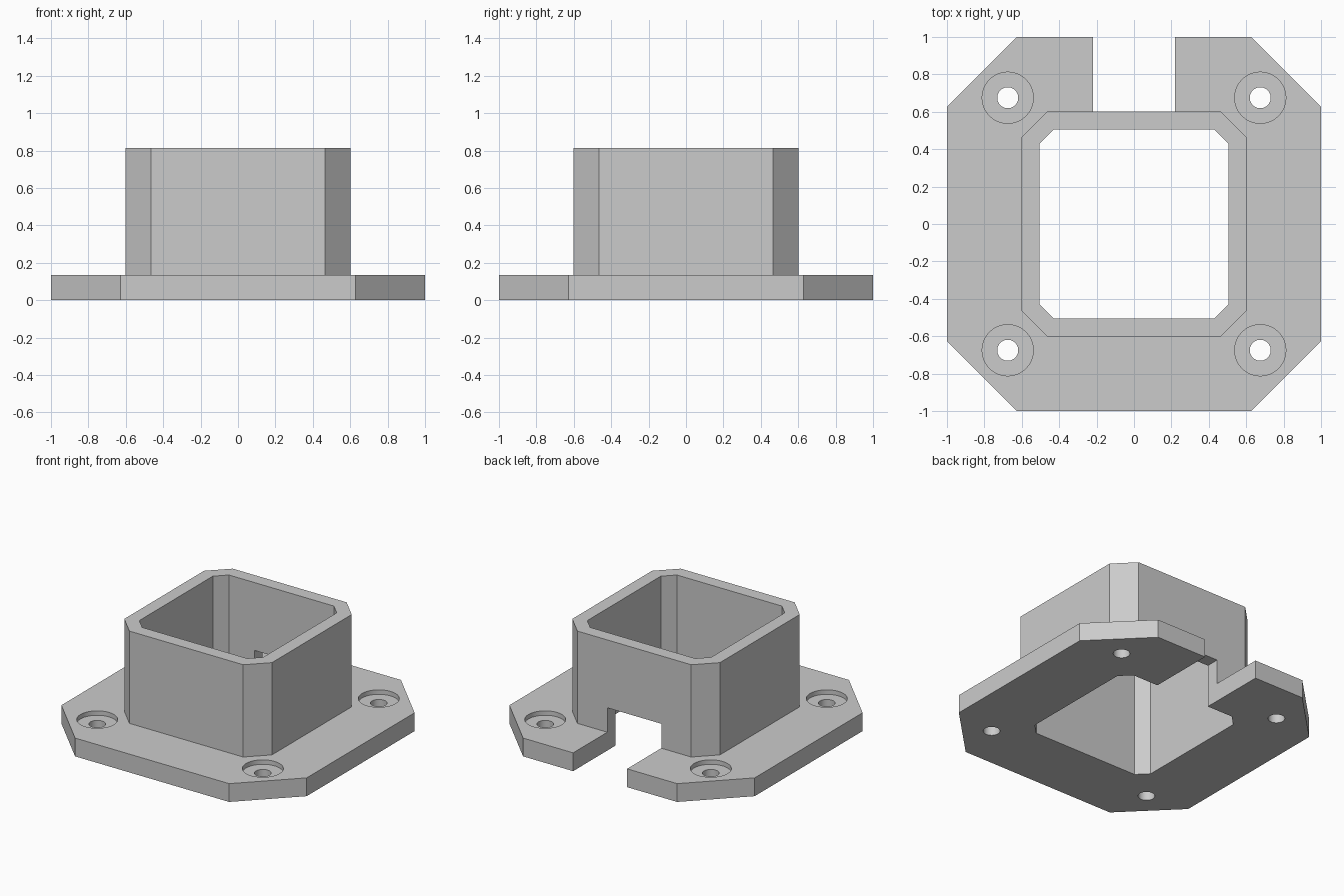
import bpy
import bmesh
import math

old = bpy.data.objects.get("Cube")
if old:
    bpy.data.objects.remove(old, do_unlink=True)

FLANGE_TOP, TUBE_TOP = 0.135, 0.815
SLOT_HALF, SLOT_TOP = 0.22, 0.315
HOLE_POS = 0.675

grey = bpy.data.materials.new("plain grey")
grey.use_nodes = True
colour = (0.6, 0.6, 0.6, 1)
grey.diffuse_color = colour
grey.node_tree.nodes["Principled BSDF"].inputs["Base Color"].default_value = colour


def prism(name, points, z0, z1):
    """Upright solid with the given outline."""
    bm = bmesh.new()
    face = bm.faces.new([bm.verts.new((x, y, z0)) for x, y in points])
    top = bmesh.ops.extrude_face_region(bm, geom=[face])["geom"]
    verts = [v for v in top if isinstance(v, bmesh.types.BMVert)]
    bmesh.ops.translate(bm, verts=verts, vec=(0, 0, z1 - z0))
    bmesh.ops.recalc_face_normals(bm, faces=bm.faces)
    mesh = bpy.data.meshes.new(name)
    bm.to_mesh(mesh)
    bm.free()
    mesh.materials.append(grey)
    obj = bpy.data.objects.new(name, mesh)
    bpy.context.collection.objects.link(obj)
    return obj


def chamfered_square(half, flat):
    """Square outline with cut corners; flat is half a straight side."""
    quarter = [(half, -flat), (half, flat)]
    points = []
    for _ in range(4):
        points += quarter
        quarter = [(-y, x) for x, y in quarter]
    return points


def circle(cx, cy, radius, count=48):
    angles = [math.tau * i / count for i in range(count)]
    return [(cx + radius * math.cos(a), cy + radius * math.sin(a)) for a in angles]


def combine(target, tool, operation):
    """Apply one boolean, then discard its tool."""
    tool.hide_render = True
    mod = target.modifiers.new("combine", "BOOLEAN")
    mod.operation, mod.object, mod.solver = operation, tool, "EXACT"
    bpy.ops.object.select_all(action="DESELECT")
    bpy.context.view_layer.objects.active = target
    target.select_set(True)
    bpy.ops.object.modifier_apply(modifier=mod.name)
    bpy.data.objects.remove(tool, do_unlink=True)


# Flange plate joined with the upright square socket
body = prism("flanged_socket", chamfered_square(1, 0.628), 0, FLANGE_TOP)
socket = prism("socket_wall", chamfered_square(0.602, 0.464), 0.06, TUBE_TOP)
combine(body, socket, "UNION")

# Open bore through the socket and flange
bore = prism("bore_cutter", chamfered_square(0.505, 0.428), -0.1, 1)
combine(body, bore, "DIFFERENCE")

# Slot at the back, through the flange and the foot of the wall
s = SLOT_HALF
slot = prism("slot_cutter", [(-s, 0.4), (s, 0.4), (s, 1.2), (-s, 1.2)], -0.1, SLOT_TOP)
combine(body, slot, "DIFFERENCE")

# Counterbored screw hole at each corner
for sx in (-1, 1):
    for sy in (-1, 1):
        x, y = sx * HOLE_POS, sy * HOLE_POS
        combine(body, prism("hole_cutter", circle(x, y, 0.056), -0.1, 0.3), "DIFFERENCE")
        combine(body, prism("recess_cutter", circle(x, y, 0.137), FLANGE_TOP - 0.033, 0.3), "DIFFERENCE")

bpy.ops.object.shade_smooth_by_angle(angle=math.radians(30))
